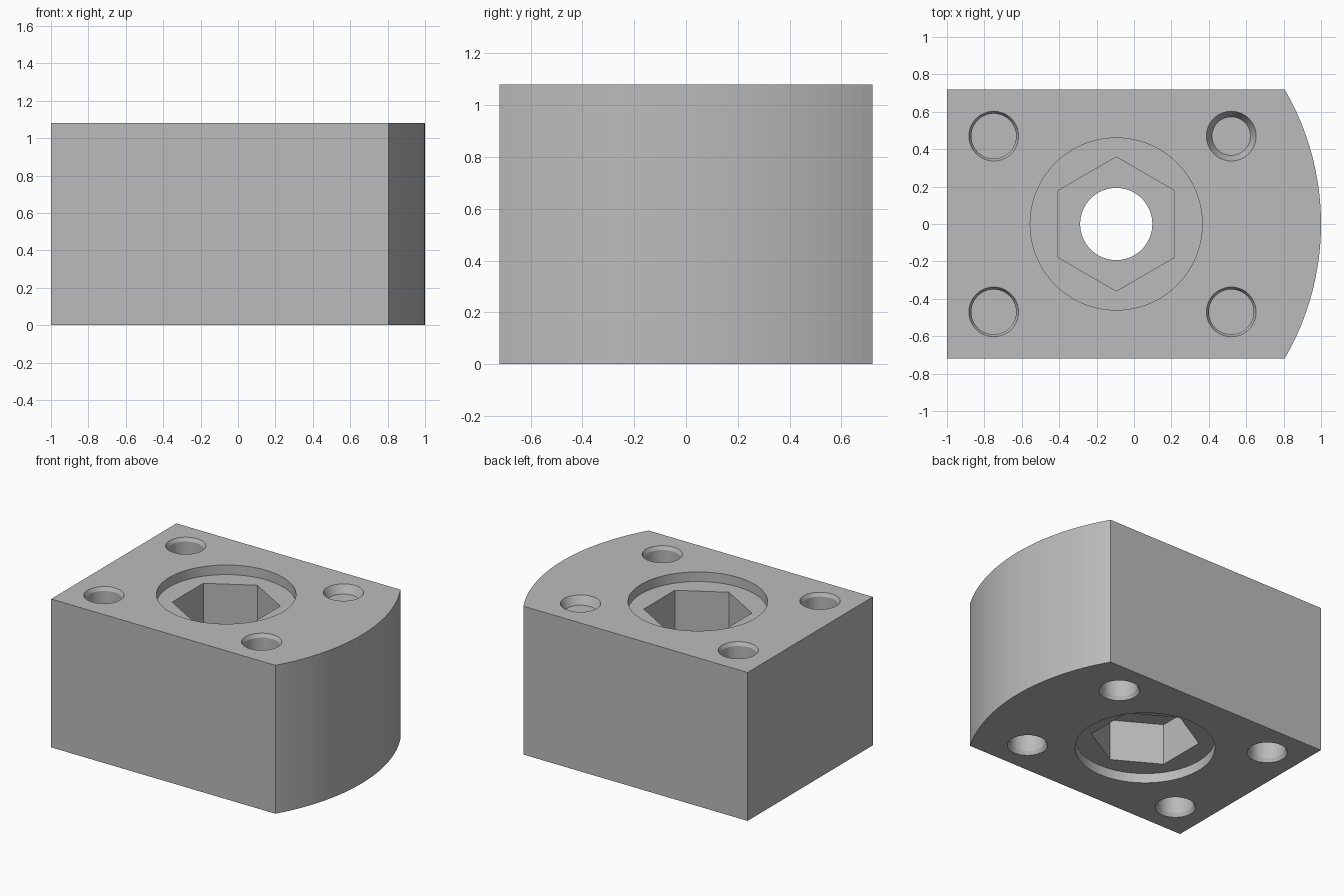
import bpy, bmesh, math
from mathutils import Matrix

if "Cube" in bpy.data.objects:
    bpy.data.objects.remove(bpy.data.objects["Cube"], do_unlink=True)

HEIGHT, HALF_Y, CHORD_X = 1.08, 0.72, 0.805
BORE_X = -0.095

grey = bpy.data.materials.new("satin grey")
grey.use_nodes = True
grey.diffuse_color = (0.5, 0.5, 0.5, 1)
grey.node_tree.nodes["Principled BSDF"].inputs["Base Color"].default_value = (0.5, 0.5, 0.5, 1)


def make_object(name, bm):
    mesh = bpy.data.meshes.new(name)
    bm.to_mesh(mesh)
    bm.free()
    mesh.materials.append(grey)
    obj = bpy.data.objects.new(name, mesh)
    bpy.context.collection.objects.link(obj)
    return obj


def make_block():
    """Rectangular outline with one bowed end, extruded upwards."""
    sag = 1 - CHORD_X
    radius = (HALF_Y ** 2 + sag ** 2) / (2 * sag)
    half_angle = math.asin(HALF_Y / radius)
    steps = 32
    outline = [(-1, HALF_Y), (-1, -HALF_Y)]
    for i in range(steps + 1):
        a = half_angle * (2 * i / steps - 1)
        outline.append((1 - radius + radius * math.cos(a), radius * math.sin(a)))
    bm = bmesh.new()
    face = bm.faces.new([bm.verts.new((x, y, 0)) for x, y in outline])
    top = bmesh.ops.extrude_face_region(bm, geom=[face])["geom"]
    bmesh.ops.translate(bm, vec=(0, 0, HEIGHT),
                        verts=[v for v in top if isinstance(v, bmesh.types.BMVert)])
    bmesh.ops.recalc_face_normals(bm, faces=bm.faces)
    return make_object("mounting_block", bm)


def cut(x, y, z0, z1, r0, r1, sides=64):
    """Remove a cone, cylinder or prism running from z0 up to z1."""
    bm = bmesh.new()
    bmesh.ops.create_cone(bm, cap_ends=True, segments=sides, radius1=r0, radius2=r1,
                          depth=z1 - z0, matrix=Matrix.Translation((x, y, (z0 + z1) / 2)))
    cutter = make_object("cutter", bm)
    cutter.hide_render = True
    mod = block.modifiers.new("cut", "BOOLEAN")
    mod.operation, mod.solver, mod.object = "DIFFERENCE", "EXACT", cutter
    bpy.context.view_layer.objects.active = block
    bpy.ops.object.modifier_apply(modifier=mod.name)
    bpy.data.objects.remove(cutter, do_unlink=True)


def cut_from_end(top, x, y, depth, radius, sides=64, over=0.04, flare=0.0):
    """Cut inwards from the top or bottom face; flare widens the mouth."""
    if top:
        cut(x, y, HEIGHT - depth, HEIGHT + over, radius, radius + flare, sides)
    else:
        cut(x, y, -over, depth, radius + flare, radius, sides)


block = make_block()

for top in (True, False):
    # Shallow round recess with a hexagonal pocket below it
    cut_from_end(top, BORE_X, 0, 0.07, 0.46, 96)
    cut_from_end(top, BORE_X, 0, 0.37, 0.358, 6)
    # Chamfered blind holes in the corners
    for x in (-0.75, 0.52):
        for y in (-0.47, 0.47):
            cut_from_end(top, x, y, 0.37, 0.12, 48)
            cut_from_end(top, x, y, 0.06, 0.103, 48, flare=0.05)

# Through bore
cut(BORE_X, 0, -0.1, HEIGHT + 0.1, 0.193, 0.193)
